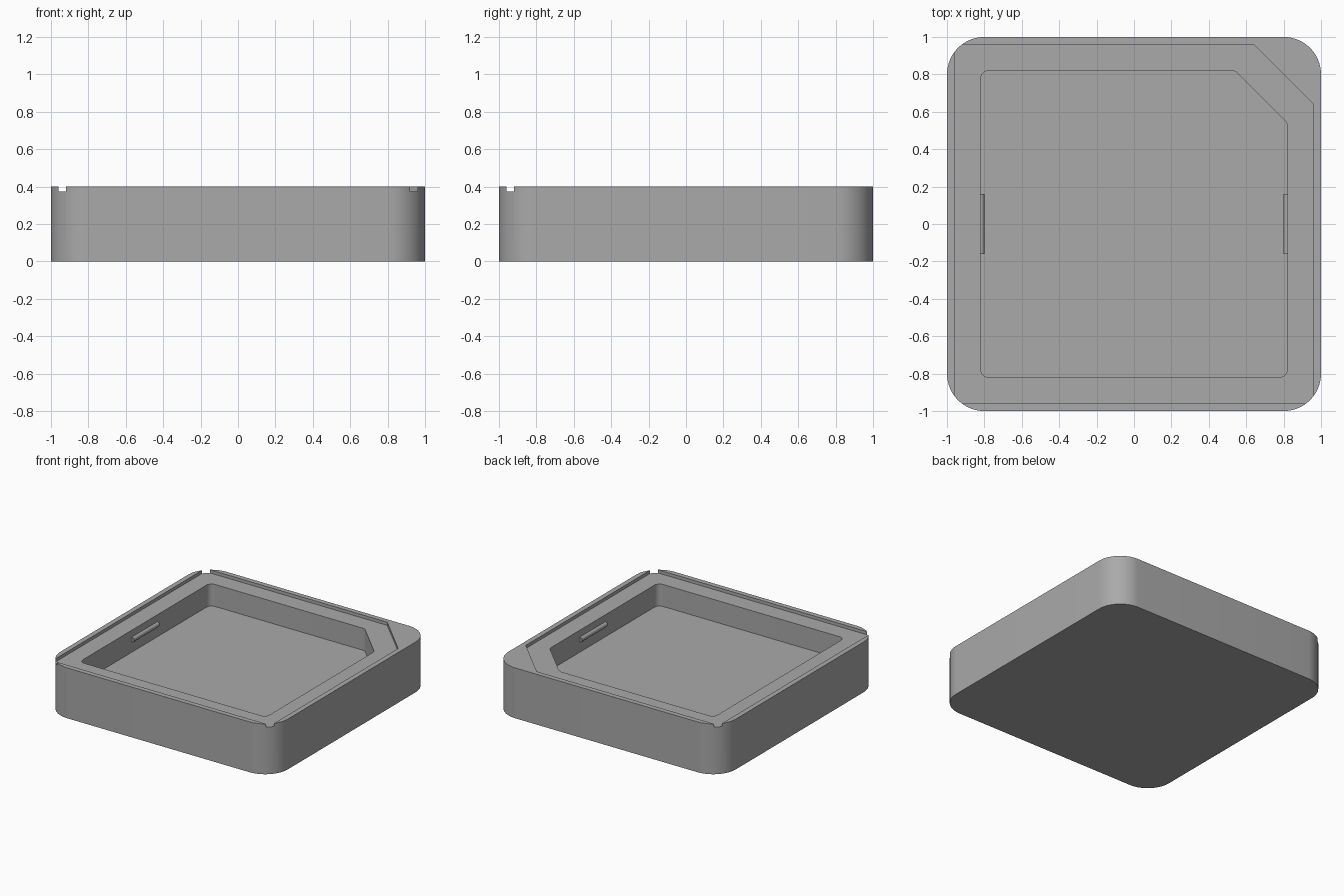
import bpy, bmesh
from math import pi, radians, tan, ceil
from mathutils import Vector, Matrix

cube = bpy.data.objects.get("Cube")
if cube:
    bpy.data.objects.remove(cube, do_unlink=True)

grey = bpy.data.materials.new("plain grey")
grey.use_nodes = True
colour = (0.4, 0.4, 0.4, 1)
grey.diffuse_color = colour
grey.node_tree.nodes["Principled BSDF"].inputs["Base Color"].default_value = colour


def rounded(corners, radius, step=6):
    """Replace every corner of a polygon with a tangent arc."""
    if radius == 0:
        return [Vector(c) for c in corners]
    out = []
    for i, c in enumerate(corners):
        c = Vector(c)
        a = (Vector(corners[i - 1]) - c).normalized()
        b = (Vector(corners[(i + 1) % len(corners)]) - c).normalized()
        turn = pi - a.angle(b)
        start = c + a * radius * tan(turn / 2)
        centre = c + (a + b).normalized() * radius / abs(tan(0.5 * turn)) \
            * tan(turn / 2) * (1 + tan(turn / 2) ** 2) ** 0.5
        n = ceil(turn / radians(step))
        for k in range(n + 1):
            out.append(centre + Matrix.Rotation(turn * k / n, 2) @ (start - centre))
    return out


def prism(name, outline, bottom, top):
    bm = bmesh.new()
    face = bm.faces.new([bm.verts.new((p.x, p.y, bottom)) for p in outline])
    new = bmesh.ops.extrude_face_region(bm, geom=[face])["geom"]
    bmesh.ops.translate(bm, vec=(0, 0, top - bottom),
                        verts=[v for v in new if isinstance(v, bmesh.types.BMVert)])
    bmesh.ops.recalc_face_normals(bm, faces=bm.faces)
    return finish(name, bm)


def finish(name, bm):
    mesh = bpy.data.meshes.new(name)
    bm.to_mesh(mesh)
    bm.free()
    mesh.materials.append(grey)
    ob = bpy.data.objects.new(name, mesh)
    bpy.context.collection.objects.link(ob)
    return ob


def smooth(ob):
    bpy.ops.object.select_all(action="DESELECT")
    ob.select_set(True)
    bpy.context.view_layer.objects.active = ob
    bpy.ops.object.shade_smooth_by_angle(angle=radians(30))


def square(h, cut=0):
    """Square outline, counterclockwise, with an optional cut back left corner."""
    back = [(h, h - cut), (h - cut, h)] if cut else [(h, h)]
    return [(-h, -h), (h, -h)] + back + [(-h, h)]


# Tray body with a shallow lid seat and a deeper cavity
tray = prism("tray_body", rounded(square(1), 0.2), 0, 0.4)
cutters = [prism("lid_seat_cutter", rounded(square(0.96, 0.32), 0), 0.375, 0.5),
           prism("cavity_cutter", rounded(square(0.82, 0.28), 0.045), 0.2, 0.6)]
for cutter in cutters:
    cutter.hide_render = True
    mod = tray.modifiers.new(cutter.name, "BOOLEAN")
    mod.object = cutter
    mod.operation = "DIFFERENCE"
    mod.solver = "EXACT"
    bpy.context.view_layer.objects.active = tray
    bpy.ops.object.modifier_apply(modifier=mod.name)
    bpy.data.objects.remove(cutter, do_unlink=True)
smooth(tray)

# Rounded snap ridges on the two side walls
for side, name in ((1, "left_snap_ridge"), (-1, "right_snap_ridge")):
    bm = bmesh.new()
    bmesh.ops.create_cone(bm, cap_ends=True, segments=24, radius1=0.02, radius2=0.02,
                          depth=0.32, matrix=Matrix.Rotation(pi / 2, 4, "X"))
    ridge = finish(name, bm)
    ridge.location = (side * 0.82, 0, 0.3)
    smooth(ridge)
